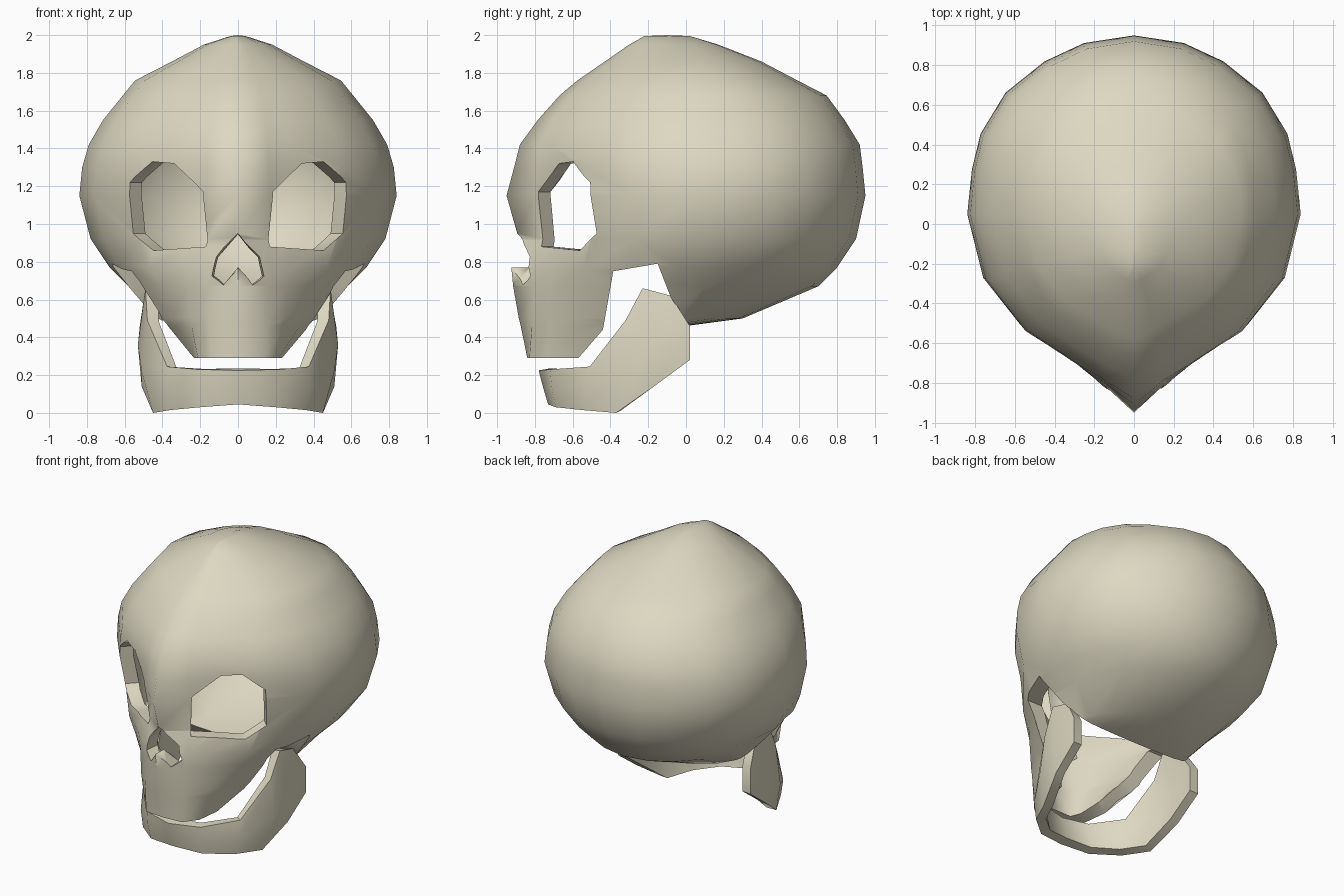
import bpy, math

if "Cube" in bpy.data.objects:
    bpy.data.objects.remove(bpy.data.objects["Cube"])

bone = bpy.data.materials.new("bone")
bone.diffuse_color = (0.73, 0.69, 0.54, 1)
bone.use_nodes = True
bone.node_tree.nodes["Principled BSDF"].inputs["Base Color"].default_value = bone.diffuse_color


def make(name, verts, faces):
    me = bpy.data.meshes.new(name)
    me.from_pydata(verts, [], faces)
    me.materials.append(bone)
    ob = bpy.data.objects.new(name, me)
    bpy.context.scene.collection.objects.link(ob)
    return ob


def activate(ob):
    bpy.ops.object.select_all(action='DESELECT')
    ob.select_set(True)
    bpy.context.view_layer.objects.active = ob


def solidify(ob, t):
    m = ob.modifiers.new("shell", 'SOLIDIFY')
    m.thickness, m.offset = t, -1
    activate(ob)
    bpy.ops.object.modifier_apply(modifier=m.name)


def cut(ob, outer, inner):
    """Subtract the prism joining two matching outlines."""
    n = len(outer)
    faces = [tuple(range(n)), tuple(range(2 * n - 1, n - 1, -1))]
    faces += [(i, i + n, (i + 1) % n + n, (i + 1) % n) for i in range(n)]
    c = make("cutter", outer + inner, faces)
    activate(c)
    bpy.ops.object.mode_set(mode='EDIT')
    bpy.ops.mesh.select_all(action='SELECT')
    bpy.ops.mesh.normals_make_consistent(inside=False)
    bpy.ops.object.mode_set(mode='OBJECT')
    m = ob.modifiers.new("cut", 'BOOLEAN')
    m.operation, m.solver, m.object = 'DIFFERENCE', 'EXACT', c
    activate(ob)
    bpy.ops.object.modifier_apply(modifier=m.name)
    bpy.data.objects.remove(c)


def smooth(ob, deg):
    activate(ob)
    bpy.ops.object.shade_smooth_by_angle(angle=math.radians(deg))


# Cranium and face: lofted egg-shaped sections, ridged brow, flat-fronted upper jaw
FRONT = [(0, 1), (.20, .845), (.35, .75), (.66, .58), (.905, .32), (1, 0)]
FLAT = [(0, 1), (.56, .98), (.85, .81), (.93, .5), (.98, .25), (1, 0)]
BACK = [(.972, .25), (.92, .45), (.77, .68), (.535, .855), (.3, .957), (0, 1)]
# z, front y, back y, half width, y of widest point, roundness, flatness
RINGS = [(.29, -.84, -.10, .25, -.30, 0, 1), (.46, -.875, .0, .41, -.20, 0, .5),
         (.50, -.885, .30, .45, -.18, 0, .42), (.67, -.915, .70, .58, -.10, 0, .2),
         (.77, -.925, .80, .68, -.04, 0, .13), (.92, -.885, .90, .78, .02, 0, .05),
         (1.15, -.95, .95, .84, .05, 0, 0), (1.30, -.91, .935, .825, .05, .2, 0),
         (1.42, -.88, .92, .79, .05, .35, 0), (1.55, -.785, .84, .715, .05, .45, 0),
         (1.68, -.67, .745, .61, .04, .55, 0), (1.76, -.575, .59, .545, .03, .55, 0),
         (1.86, -.43, .40, .35, 0, .55, 0), (1.95, -.30, .17, .18, -.06, .5, 0),
         (1.995, -.22, .02, .04, -.1, .5, 0)]


def section(z, yf, yb, w, ym, p, q):
    half = []
    for (x, t), (xl, tl) in zip(FRONT, FLAT):
        t += (math.sqrt(max(0, 1 - x * x)) - t) * p
        x, t = x + (xl - x) * q, t + (tl - t) * q
        half.append((x * w, ym + (yf - ym) * t, z))
    half += [(x * w, ym + (yb - ym) * t, z) for x, t in BACK]
    return half + [(-x, y, z) for x, y, z in half[-2:0:-1]]


verts = [v for r in RINGS for v in section(*r)]
n = len(verts) // len(RINGS)
faces = [(i * n + j, i * n + (j + 1) % n, (i + 1) * n + (j + 1) % n, (i + 1) * n + j)
         for i in range(len(RINGS) - 1) for j in range(n)]
verts.append((0, -.1, 2))
last = (len(RINGS) - 1) * n
faces += [(last + j, last + (j + 1) % n, len(verts) - 1) for j in range(n)]
skull = make("skull", verts, faces)
solidify(skull, .09)

# Opening behind the upper jaw and under the cranium
side = [(-.57, .1), (-.57, .29), (-.44, .44), (-.385, .75), (-.15, .79),
        (-.08, .61), (.02, .46), (.02, .1)]
cut(skull, [(-1.2, y, z) for y, z in side], [(1.2, y, z) for y, z in side])

# Eye sockets, cut along the surface direction
eye = [(.57, .95), (.56, 1.22), (.44, 1.33), (.33, 1.32), (.18, 1.17), (.18, .88), (.46, .86)]
for s in (1, -1):
    def shift(d):
        return [(s * (x - .7 * d), -.91 + .74 * x + .7 * d, z) for x, z in eye]
    cut(skull, shift(-.22), shift(.26))

# Nose opening with the small spine at the bottom
nose = [(0, .96), (.12, .83), (.145, .72), (.08, .67), (0, .77)]
nose += [(-x, z) for x, z in nose[3:0:-1]]
cut(skull, [(x * 1.15, -1.1, z) for x, z in nose],
    [(x * .75, -.55, .78 + (z - .78) * .85) for x, z in nose])
smooth(skull, 45)
# Soft ridge down the middle of the face
vs = skull.data.vertices
for e in skull.data.edges:
    if all(abs(vs[i].co.x) < .002 and vs[i].co.z > .285 for i in e.vertices):
        e.use_edge_sharp = False

# Lower jaw: bottom, middle and top point of each station, front to back
JAW = [((0, -.73, .045), (0, -.758, .14), (0, -.78, .225)),
       ((.20, -.69, .03), (.21, -.71, .13), (.21, -.72, .23)),
       ((.36, -.55, .015), (.385, -.54, .13), (.375, -.51, .245)),
       ((.45, -.37, 0), (.51, -.33, .22), (.48, -.32, .49)),
       ((.51, -.17, .14), (.53, -.18, .36), (.49, -.23, .66)),
       ((.52, .02, .28), (.52, .02, .46), (.49, -.08, .62))]
stations = [[(-x, y, z) for x, y, z in s] for s in JAW[:0:-1]] + JAW
verts = [v for s in stations for v in s]
faces = [(3 * i + k, 3 * i + 3 + k, 3 * i + 4 + k, 3 * i + 1 + k)
         for i in range(len(stations) - 1) for k in range(2)]
jaw = make("lower_jaw", verts, faces)
solidify(jaw, .065)
smooth(jaw, 45)
